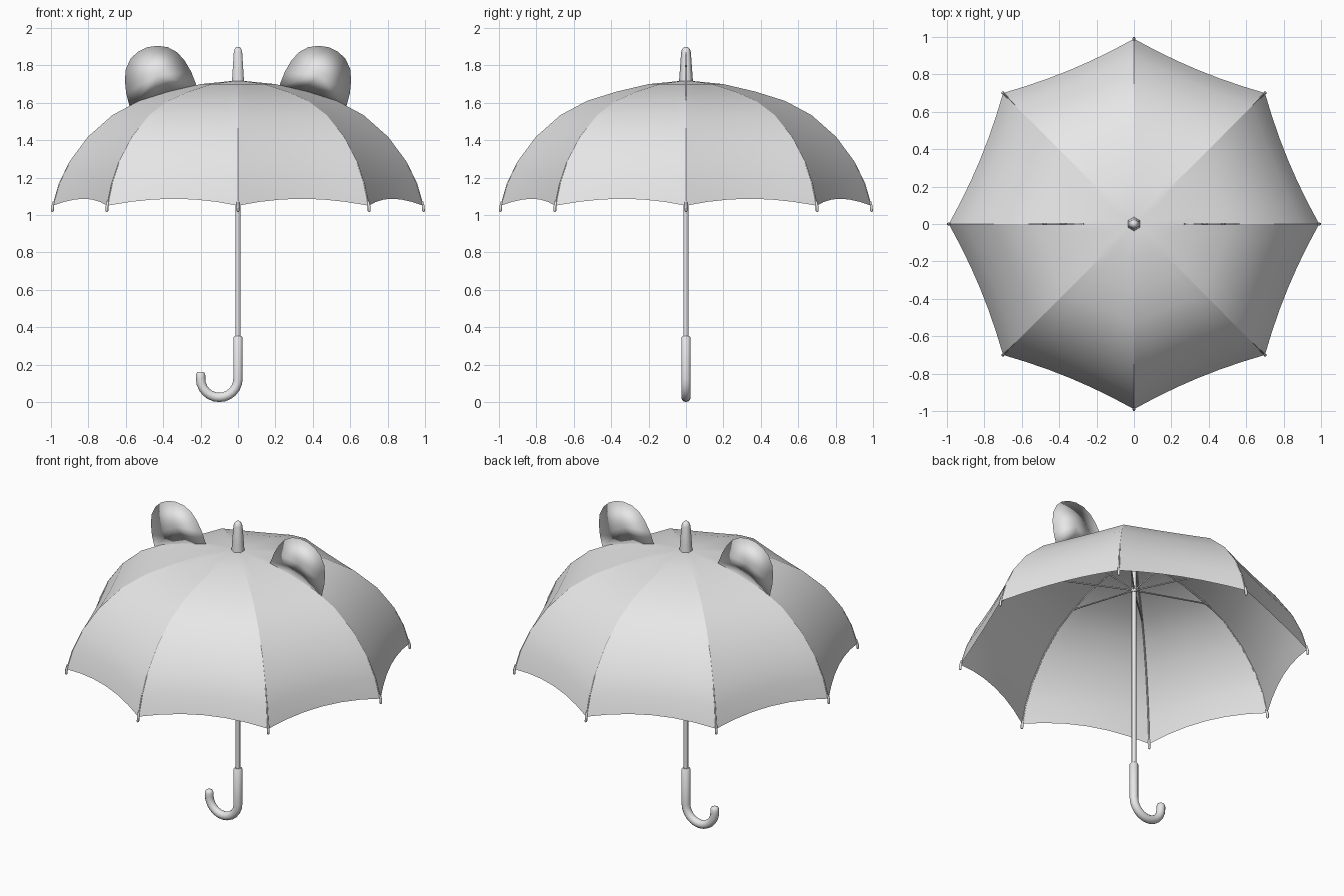
import bpy, bmesh
from math import sin, cos, pi
from mathutils import Vector

if "Cube" in bpy.data.objects:
    bpy.data.objects.remove(bpy.data.objects["Cube"], do_unlink=True)

# One plain grey for everything
grey = bpy.data.materials.new("light_grey")
grey.use_nodes = True
grey.diffuse_color = (0.8, 0.8, 0.8, 1)
grey.node_tree.nodes["Principled BSDF"].inputs["Base Color"].default_value = (0.8, 0.8, 0.8, 1)

RIBS = 8
# Rib profile (radius, height) from crown to rim
PROFILE = [(0, 1.72), (0.2, 1.70), (0.37, 1.66), (0.53, 1.61), (0.67, 1.535),
           (0.8, 1.42), (0.9, 1.285), (0.955, 1.17), (0.99, 1.05)]


def around(i, r, z):
    a = 2 * pi * i / RIBS
    return Vector((r * cos(a), r * sin(a), z))


def finish(name, bm):
    mesh = bpy.data.meshes.new(name)
    bmesh.ops.recalc_face_normals(bm, faces=bm.faces)
    for f in bm.faces:
        f.smooth = True
    bm.to_mesh(mesh)
    bm.free()
    mesh.materials.append(grey)
    obj = bpy.data.objects.new(name, mesh)
    bpy.context.collection.objects.link(obj)
    return obj


def tubes(name, paths, radius, res=2):
    """Round tubes along paths of (point, radius factor)."""
    curve = bpy.data.curves.new(name, 'CURVE')
    curve.dimensions = '3D'
    curve.bevel_depth = radius
    curve.bevel_resolution = res
    curve.use_fill_caps = True
    for path in paths:
        spline = curve.splines.new('POLY')
        spline.points.add(len(path) - 1)
        for p, (co, factor) in zip(spline.points, path):
            p.co = (*co, 1)
            p.radius = factor
    curve.materials.append(grey)
    obj = bpy.data.objects.new(name, curve)
    bpy.context.collection.objects.link(obj)
    bpy.ops.object.select_all(action='DESELECT')
    obj.select_set(True)
    bpy.context.view_layer.objects.active = obj
    bpy.ops.object.convert(target='MESH')


# Canopy: eight panels stretched between ribs, with a scalloped rim
bm = bmesh.new()
STEPS = 6
for i in range(RIBS):
    rows = []
    for k, (r, z) in enumerate(PROFILE):
        a, b = around(i, r, z), around(i + 1, r, z)
        f = k / (len(PROFILE) - 1)
        row = []
        for s in range(STEPS + 1):
            t = s / STEPS
            w = 4 * t * (1 - t)
            p = a.lerp(b, t)
            pull = 1 - 0.025 * w * f
            row.append(bm.verts.new((p.x * pull, p.y * pull, p.z + 0.037 * w * f ** 4)))
        rows.append(row)
    for k in range(len(rows) - 1):
        for s in range(STEPS):
            if k:
                bm.faces.new((rows[k][s], rows[k + 1][s], rows[k + 1][s + 1], rows[k][s + 1]))
            else:
                bm.faces.new((rows[0][0], rows[1][s], rows[1][s + 1]))
bmesh.ops.delete(bm, geom=[v for v in bm.verts if not v.link_faces], context='VERTS')
bmesh.ops.remove_doubles(bm, verts=bm.verts, dist=0.0005)
# Crease the seams along the ribs
for e in bm.edges:
    if len(e.link_faces) == 2 and e.calc_face_angle() > 0.1:
        d = e.verts[1].co - e.verts[0].co
        for i in range(RIBS):
            side = around(i + RIBS / 4, 1, 0)
            if all(abs(v.co.dot(side)) < 0.0005 for v in e.verts):
                e.smooth = False
finish("canopy", bm)

# Ribs under the seams, stretchers to the runner, and rim tips
tubes("ribs", [[(around(i, r, z - 0.005), 1) for r, z in PROFILE]
               for i in range(RIBS)], 0.004, 0)
tubes("stretchers", [[(around(i, 0.01, 1.49), 1), (around(i, 0.54, 1.6), 1)]
                     for i in range(RIBS)], 0.005, 0)
tubes("rim_tips", [[(around(i, 0.984, 1.075), 0.8), (around(i, 0.991, 1.045), 1),
                    (around(i, 0.992, 1.022), 1), (around(i, 0.992, 1.017), 0.5)]
                   for i in range(RIBS)], 0.008, 1)

# Shaft and runner
tubes("shaft", [[((0, 0, 0.3), 1), ((0, 0, 1.73), 1)]], 0.0135)
tubes("runner", [[((0, 0, 1.475), 1), ((0, 0, 1.505), 1)]], 0.018)

# Hooked handle with rounded ends
hook = [((0, 0, 0.352), 0.75), ((0, 0, 0.345), 1)]
for s in range(13):
    a = pi * s / 12
    hook.append(((-0.1 + 0.1 * cos(a), 0, 0.125 - 0.1 * sin(a)), 1))
hook += [((-0.2, 0, 0.145), 1), ((-0.2, 0, 0.157), 0.8), ((-0.2, 0, 0.162), 0.4)]
tubes("handle", [hook], 0.025, 4)

# Six-sided tapered finial with a rounded top
bm = bmesh.new()
rings = []
for r, z in [(0.037, 1.715), (0.034, 1.76), (0.026, 1.87), (0.021, 1.888), (0.01, 1.898)]:
    rings.append([bm.verts.new((r * sin(pi * k / 3), r * cos(pi * k / 3), z)) for k in range(6)])
for lo, hi in zip(rings, rings[1:]):
    for k in range(6):
        n = (k + 1) % 6
        bm.faces.new((lo[k], lo[n], hi[n], hi[k]))
bm.faces.new(rings[-1])
finish("finial", bm)

# Thin, slightly pillowed round ears
EAR = [(0.22, 1.688), (0.25, 1.765), (0.285, 1.825), (0.325, 1.87), (0.375, 1.897),
       (0.43, 1.905), (0.485, 1.897), (0.535, 1.873), (0.575, 1.835), (0.6, 1.78),
       (0.605, 1.72), (0.598, 1.65), (0.578, 1.575), (0.46, 1.62), (0.34, 1.66)]
for name, side in (("left_ear", 1), ("right_ear", -1)):
    bm = bmesh.new()
    rim = [bm.verts.new((side * x, 0, z)) for x, z in EAR]
    for y in (-0.006, 0.006):
        middle = bm.verts.new((side * 0.43, y, 1.75))
        for k in range(len(rim)):
            bm.faces.new((rim[k - 1], rim[k], middle))
    finish(name, bm)
